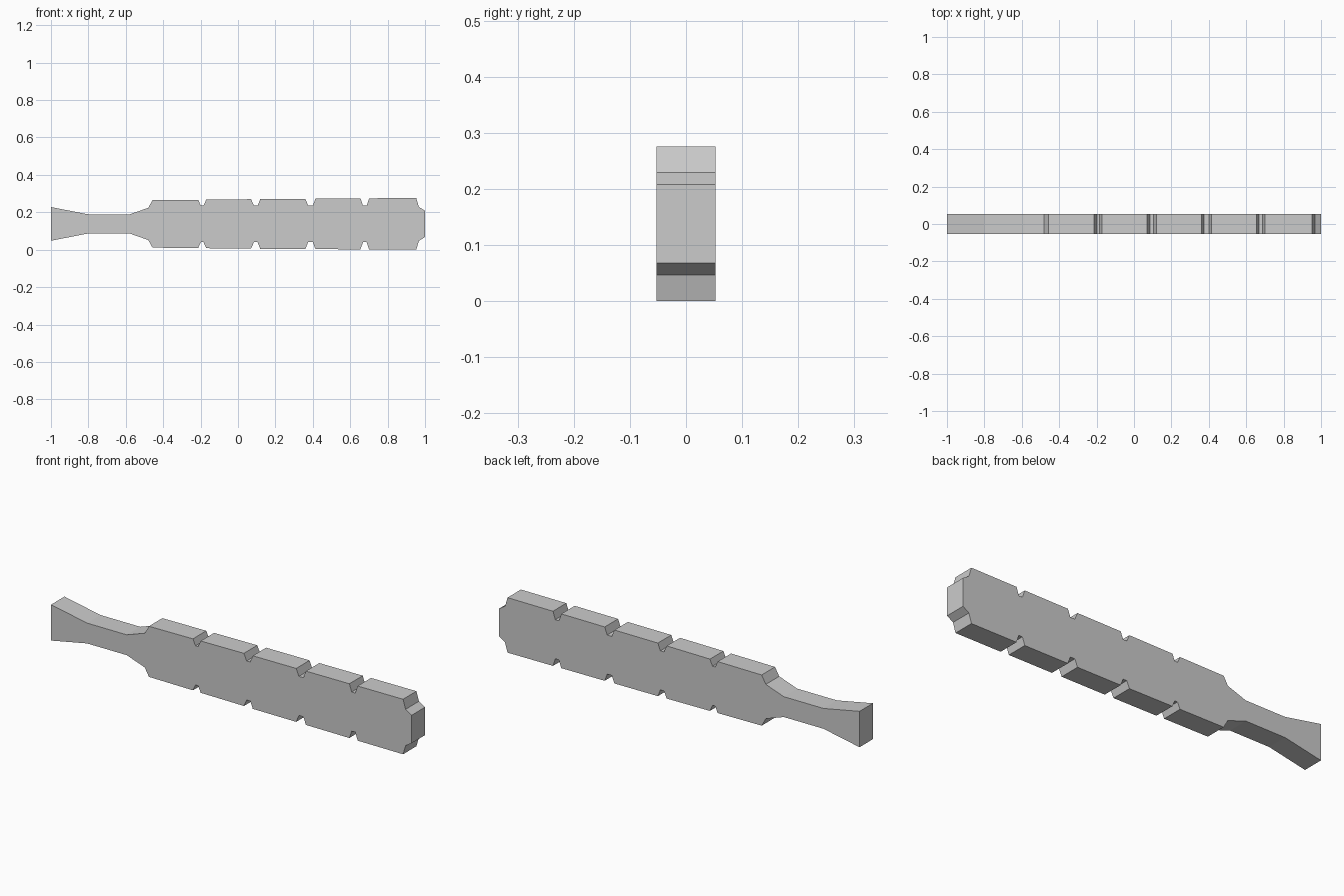
import bpy, bmesh

if "Cube" in bpy.data.objects:
    bpy.data.objects.remove(bpy.data.objects["Cube"])

HALF_Y = 0.053   # half thickness
MID_Z = 0.138    # height of the symmetry line

# Upper half outline as (x, half height): flared grip, neck, shoulder
upper = [(-1, 0.09), (-0.8, 0.051), (-0.58, 0.051), (-0.48, 0.086), (-0.457, 0.127)]

# Notches cut along the blade edge
for x0, x1, x2, x3, h in [(-0.213, -0.199, -0.184, -0.17, 0.129),
                          (0.07, 0.085, 0.105, 0.119, 0.132),
                          (0.36, 0.375, 0.4, 0.414, 0.134),
                          (0.655, 0.668, 0.688, 0.701, 0.136)]:
    upper += [(x0, h), (x1, 0.098), (x2, 0.098), (x3, h + 0.001)]

# Stepped tip
upper += [(0.953, 0.138), (0.967, 0.091), (1, 0.07)]

# Mirror to a closed outline and extrude through the thickness
outline = upper + [(x, -h) for x, h in reversed(upper)]
bm = bmesh.new()
face = bm.faces.new([bm.verts.new((x, -HALF_Y, MID_Z + h)) for x, h in outline])
result = bmesh.ops.extrude_face_region(bm, geom=[face])
moved = [v for v in result["geom"] if isinstance(v, bmesh.types.BMVert)]
bmesh.ops.translate(bm, verts=moved, vec=(0, 2 * HALF_Y, 0))
bmesh.ops.recalc_face_normals(bm, faces=bm.faces)

mesh = bpy.data.meshes.new("notched_paddle")
bm.to_mesh(mesh)
bm.free()
bpy.context.collection.objects.link(bpy.data.objects.new("notched_paddle", mesh))
